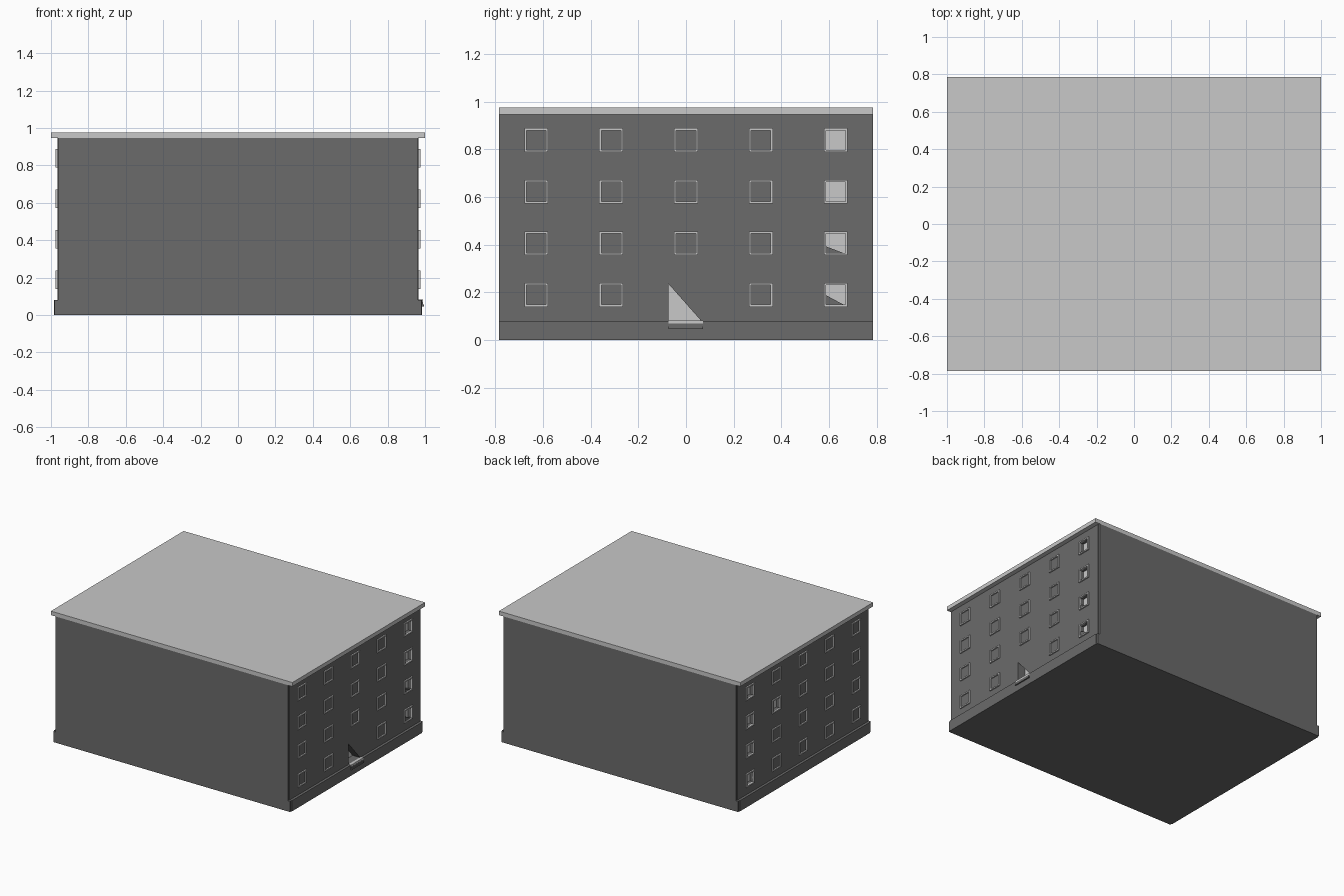
import bpy, bmesh

cube = bpy.data.objects.get("Cube")
if cube:
    bpy.data.objects.remove(cube, do_unlink=True)


def material(name, v):
    m = bpy.data.materials.new(name)
    m.use_nodes = True
    m.diffuse_color = (v, v, v, 1)
    m.node_tree.nodes["Principled BSDF"].inputs["Base Color"].default_value = (v, v, v, 1)
    return m


dark = material("dark grey wall", 0.145)
light = material("light grey trim", 0.58)


def add_box(bm, x0, x1, y0, y1, z0, z1):
    made = bmesh.ops.create_cube(bm, size=1)["verts"]
    for v in made:
        v.co.x = x1 if v.co.x > 0 else x0
        v.co.y = y1 if v.co.y > 0 else y0
        v.co.z = z1 if v.co.z > 0 else z0


def add_prism(bm, outline, x0, x1):
    """Extrude a (y, z) outline along x."""
    face = bm.faces.new([bm.verts.new((x0, y, z)) for y, z in outline])
    new = bmesh.ops.extrude_face_region(bm, geom=[face])["geom"]
    for v in new:
        if isinstance(v, bmesh.types.BMVert):
            v.co.x = x1


def finish(bm, name, mat):
    bmesh.ops.recalc_face_normals(bm, faces=bm.faces)
    mesh = bpy.data.meshes.new(name)
    bm.to_mesh(mesh)
    bm.free()
    mesh.materials.append(mat)
    ob = bpy.data.objects.new(name, mesh)
    bpy.context.collection.objects.link(ob)
    return ob


def box(name, mat, *dims):
    bm = bmesh.new()
    add_box(bm, *dims)
    return finish(bm, name, mat)


WALL, END, INNER = 0.966, 0.785, 0.77
HALF, BAR = 0.05, 0.009
COLUMNS = [0.314 * i for i in range(-2, 3)]
ROWS = [0.189 + 0.2165 * i for i in range(4)]

# Main masses: walls, end walls, plinth and flat roof
body = box("building_body", dark, -WALL, WALL, -INNER, INNER, 0, 0.945)
for name, s in (("front", -1), ("back", 1)):
    y0, y1 = sorted((s * INNER, s * END))
    box(name + "_end_wall", dark, -0.962, 0.962, y0, y1, 0, 0.945)
    box(name + "_plinth_end", dark, -0.98, 0.98, y0, y1, 0, 0.08)
for name, s in (("left", 1), ("right", -1)):
    x0, x1 = sorted((s * WALL, s * 0.985))
    box(name + "_plinth", dark, x0, x1, -INNER, INNER, 0, 0.08)
box("roof_slab", light, -1, 1, -END, END, 0.945, 0.975)

# Window frames on both long sides; the doorway replaces one window
bm = bmesh.new()
for side in (-1, 1):
    x0, x1 = sorted((side * (WALL - 0.005), side * 0.976))
    for c, y in enumerate(COLUMNS):
        for r, z in enumerate(ROWS):
            if side == 1 and c == 2 and r == 0:
                continue
            for s in (-1, 1):
                a, b = sorted((s * HALF, s * (HALF - BAR)))
                add_box(bm, x0, x1, y + a, y + b, z - HALF, z + HALF)
                add_box(bm, x0, x1, y - HALF + BAR, y + HALF - BAR, z + a, z + b)
finish(bm, "window_frames", light)

# Recessed openings: (side, outline, depth)
openings = []
h = HALF - BAR
for side in (-1, 1):
    for r, z in enumerate(ROWS):
        y = COLUMNS[4]
        if side == 1 and r < 2:
            # lower corner of the opening is filled
            outline = [(y - h, z - 0.013 + 0.012 * (1 - r)), (y + h - 0.008, z - h),
                       (y + h, z - h), (y + h, z + h), (y - h, z + h)]
        else:
            outline = [(y - h, z - h), (y + h, z - h), (y + h, z + h), (y - h, z + h)]
        openings.append((side, outline, 0.03))
y, z = COLUMNS[3], ROWS[2]
openings.append((-1, [(y - h, z - h), (y + h, z - h), (y + h, z + h), (y - h, z + h)], 0.03))
openings.append((1, [(-0.073, 0.08), (0.064, 0.08), (-0.073, 0.235)], 0.065))

cut, panes = bmesh.new(), bmesh.new()
for side, outline, depth in openings:
    back = side * (WALL - depth)
    add_prism(cut, outline, back, side * 1.1)
    add_prism(panes, outline, back, back + side * 0.004)
cutter = finish(cut, "opening_cutter", dark)
cutter.hide_render = True
finish(panes, "opening_panels", light)

mod = body.modifiers.new("openings", "BOOLEAN")
mod.operation, mod.solver, mod.object = "DIFFERENCE", "EXACT", cutter
bpy.context.view_layer.objects.active = body
bpy.ops.object.modifier_apply(modifier=mod.name)
bpy.data.objects.remove(cutter, do_unlink=True)

# Doorway: light sill plate and two shallow steps
box("door_sill", light, WALL, 0.988, -0.073, 0.072, 0.069, 0.082)
box("upper_step", dark, 0.98, 0.989, -0.073, 0.072, 0.057, 0.069)
box("lower_step", dark, 0.98, 0.994, -0.073, 0.072, 0.046, 0.057)
